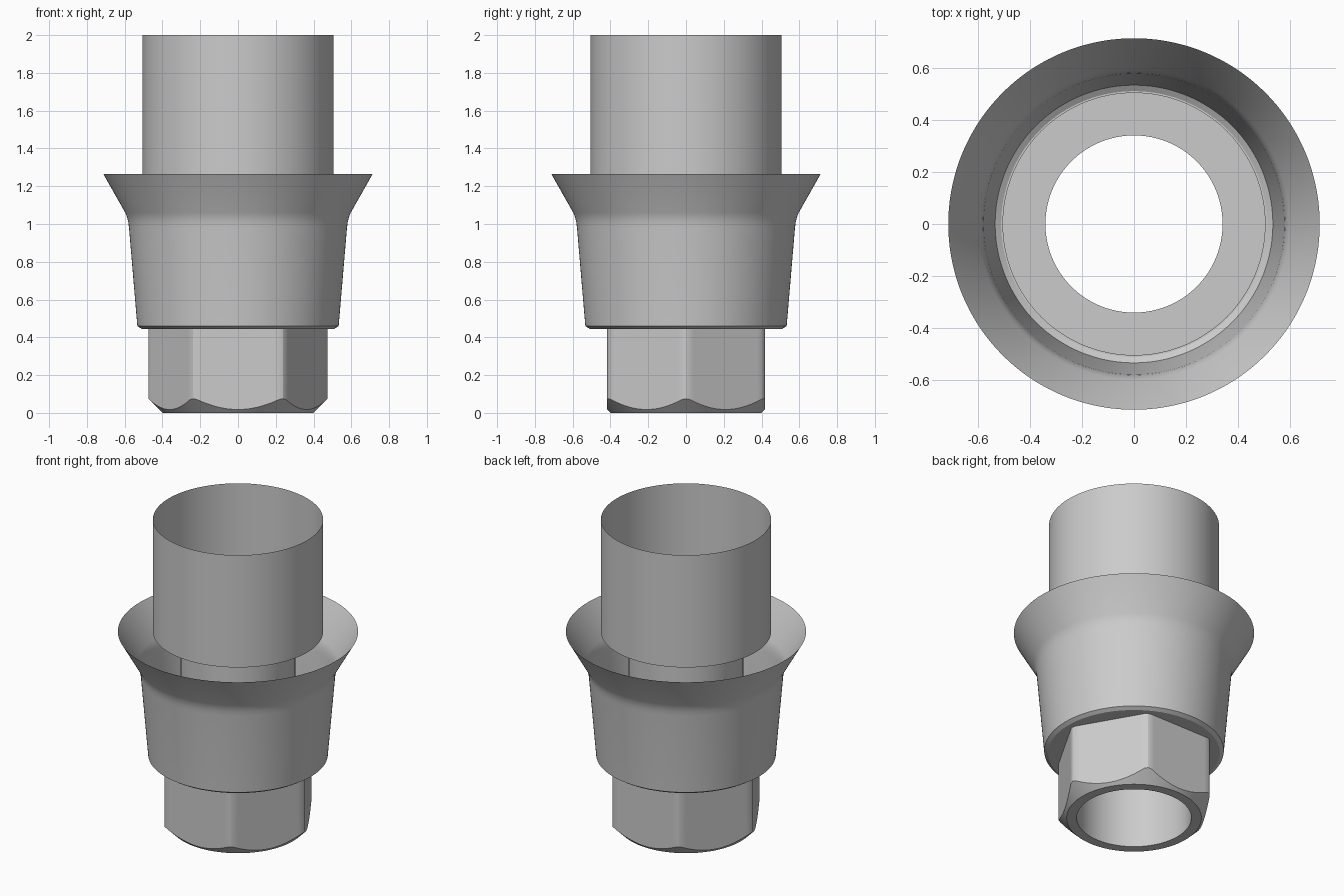
import bpy
import bmesh
from math import cos, pi, radians, sin

SEGMENTS = 144
BORE, POST, SHELF = 0.34, 0.505, 1.265

cube = bpy.data.objects.get("Cube")
if cube:
    bpy.data.objects.remove(cube, do_unlink=True)

metal = bpy.data.materials.new("grey metal")
metal.use_nodes = True
metal.diffuse_color = (0.6, 0.6, 0.6, 1)
metal.node_tree.nodes["Principled BSDF"].inputs["Base Color"].default_value = (0.6, 0.6, 0.6, 1)


def circle(r, z):
    """Round loop described as angle -> (radius, height)."""
    return lambda a: (r, z)


def hex_radius(a):
    """Hexagon outline with slightly rounded corners on the x axis."""
    offset = a % (pi / 3) - pi / 6
    return min(0.475, 0.418 / cos(offset))


def skin(name, loops):
    """Join successive loops into an open sheet around the z axis."""
    bm = bmesh.new()
    rings = []
    for loop in loops:
        ring = []
        for i in range(SEGMENTS):
            a = 2 * pi * i / SEGMENTS
            r, z = loop(a)
            ring.append(bm.verts.new((r * cos(a), r * sin(a), z)))
        rings.append(ring)
    for low, high in zip(rings, rings[1:]):
        for i in range(SEGMENTS):
            j = (i + 1) % SEGMENTS
            bm.faces.new((low[i], low[j], high[j], high[i]))
    mesh = bpy.data.meshes.new(name)
    bm.to_mesh(mesh)
    bm.free()
    mesh.materials.append(metal)
    obj = bpy.data.objects.new(name, mesh)
    bpy.context.collection.objects.link(obj)
    bpy.ops.object.select_all(action="DESELECT")
    obj.select_set(True)
    bpy.context.view_layer.objects.active = obj
    bpy.ops.object.shade_smooth_by_angle(angle=radians(20))
    return obj


# Hexagonal foot: bottom rim, conical chamfer, flats and collar underside
skin("hex_foot", [
    circle(BORE, 0),
    circle(0.40, 0),
    lambda a: (hex_radius(a), hex_radius(a) - 0.40),
    lambda a: (hex_radius(a), 0.445),
    circle(0.51, 0.445),
])

# Tapered collar with a softly blended flare, open at the rim
collar = [(0.51, 0.445), (0.533, 0.46), (0.577, 0.98), (0.581, 1.01),
          (0.587, 1.035), (0.597, 1.06), (0.713, SHELF)]
skin("flared_collar", [circle(r, z) for r, z in collar])

# Inner bore, its shelf and the open upper post
skin("bore", [circle(BORE, SHELF), circle(BORE, 0)])
skin("post_shelf", [circle(POST, SHELF), circle(BORE, SHELF)])
skin("post", [circle(POST, SHELF), circle(POST, 2)])
